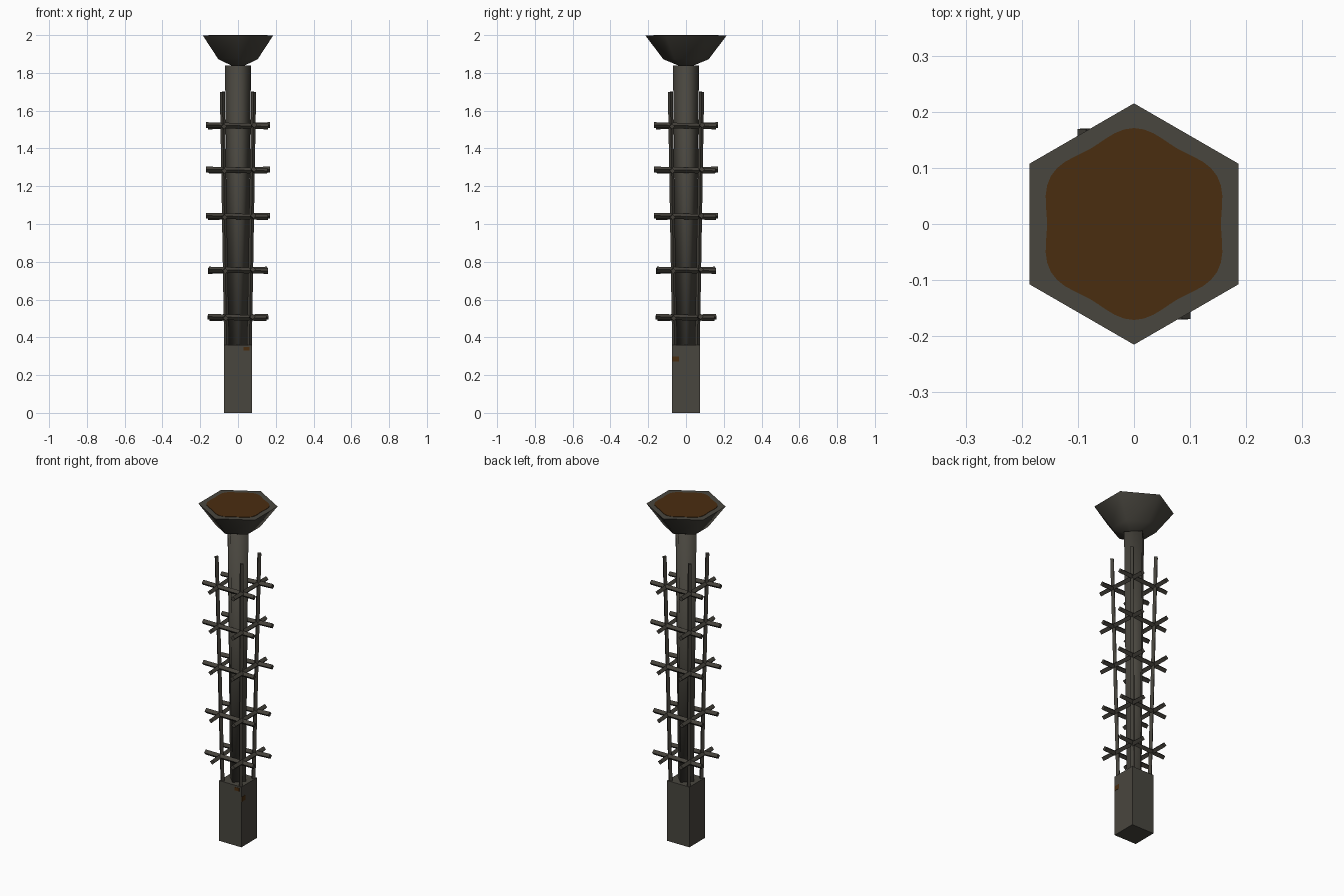
import bpy, bmesh, math
from mathutils import Vector

if "Cube" in bpy.data.objects:
    bpy.data.objects.remove(bpy.data.objects["Cube"])


def material(name, rgb):
    m = bpy.data.materials.new(name)
    m.diffuse_color = (*rgb, 1)
    m.use_nodes = True
    m.node_tree.nodes["Principled BSDF"].inputs["Base Color"].default_value = m.diffuse_color
    return m


IRON = material("dark iron", (0.066, 0.061, 0.049))
BAR = material("darker iron", (0.056, 0.051, 0.041))
RUST = material("rust brown", (0.068, 0.026, 0.005))


def finish(name, bm, mat, smooth=None):
    bmesh.ops.recalc_face_normals(bm, faces=bm.faces)
    me = bpy.data.meshes.new(name)
    bm.to_mesh(me)
    bm.free()
    me.materials.append(mat)
    ob = bpy.data.objects.new(name, me)
    bpy.context.collection.objects.link(ob)
    if smooth:
        bpy.ops.object.select_all(action='DESELECT')
        ob.select_set(True)
        bpy.context.view_layer.objects.active = ob
        bpy.ops.object.shade_smooth_by_angle(angle=math.radians(smooth))
    return ob


def loft(name, rings, sides, turn, mat, smooth=None):
    """Stack regular polygons given as (radius, z) and cap both ends."""
    bm = bmesh.new()
    loops = [[bm.verts.new((r * math.cos(turn + math.tau * i / sides),
                            r * math.sin(turn + math.tau * i / sides), z))
              for i in range(sides)] for r, z in rings]
    for a, b in zip(loops, loops[1:]):
        for i in range(sides):
            j = (i + 1) % sides
            bm.faces.new((a[i], a[j], b[j], b[i]))
    bm.faces.new(loops[0])
    bm.faces.new(loops[-1])
    return finish(name, bm, mat, smooth)


def rod(name, start, end, radius, mat):
    """Four-sided bar between two points."""
    a, b = Vector(start), Vector(end)
    ob = loft(name, [(radius, 0), (radius, (b - a).length)], 4, 0, mat)
    ob.location = a
    ob.rotation_mode = 'QUATERNION'
    ob.rotation_quaternion = Vector((0, 0, 1)).rotation_difference(b - a)
    return ob


def quarter(p, k):
    """Turn a point k quarter turns around z."""
    x, y, z = p
    for _ in range(k):
        x, y = -y, x
    return x, y, z


# square foot and tapered shaft standing diagonally in it
loft("foot", [(0.104, 0), (0.104, 0.36)], 4, math.pi / 4, IRON)
loft("shaft", [(0.052, 0.34), (0.069, 1.84)], 4, 0, IRON, 100)

# hexagonal bowl with flat top
loft("bowl", [(0.03, 1.835), (0.12, 1.872), (0.215, 1.998)], 6, math.pi / 6, IRON, 70)

# rusty fill with a wavy outline
bm = bmesh.new()
outline = []
for i in range(60):
    t = math.tau * i / 60
    r = 0.163 + 0.008 * math.cos(6 * (t - math.pi / 6))
    outline.append(bm.verts.new((r * math.cos(t), r * math.sin(t), 1.997)))
top = bmesh.ops.extrude_face_region(bm, geom=[bm.faces.new(outline)])
bmesh.ops.translate(bm, vec=(0, 0, 0.003),
                    verts=[v for v in top["geom"] if isinstance(v, bmesh.types.BMVert)])
finish("rust_fill", bm, RUST)

# four corner rods leaning slightly outwards
for k in range(4):
    rod(f"corner_rod_{k}", quarter((0.06, 0.06, 0.34), k),
        quarter((0.083, 0.083, 1.70), k), 0.013, BAR)

# five levels of crossed bars around the rods: z, left reach, right reach, offset
LEVELS = [(0.505, 0.160, 0.150, 0.073), (0.755, 0.155, 0.158, 0.075),
          (1.04, 0.170, 0.158, 0.078), (1.285, 0.170, 0.155, 0.080),
          (1.52, 0.170, 0.160, 0.082)]
for n, (z, left, right, off) in enumerate(LEVELS):
    for k in range(4):
        rod(f"cross_bar_{n}_{k}", quarter((-left, -off - 0.004, z + 0.004), k),
            quarter((right, -off + 0.008, z - 0.004), k), 0.015, BAR)


# small rust spots on the foot
def spot(name, centre, size):
    bm = bmesh.new()
    bmesh.ops.create_cube(bm, size=1)
    bmesh.ops.scale(bm, vec=size, verts=bm.verts)
    bmesh.ops.translate(bm, vec=centre, verts=bm.verts)
    finish(name, bm, RUST)


spot("rust_spot_side", (0.0735, -0.054, 0.285), (0.003, 0.034, 0.028))
spot("rust_spot_front", (0.045, -0.0735, 0.34), (0.03, 0.003, 0.02))
